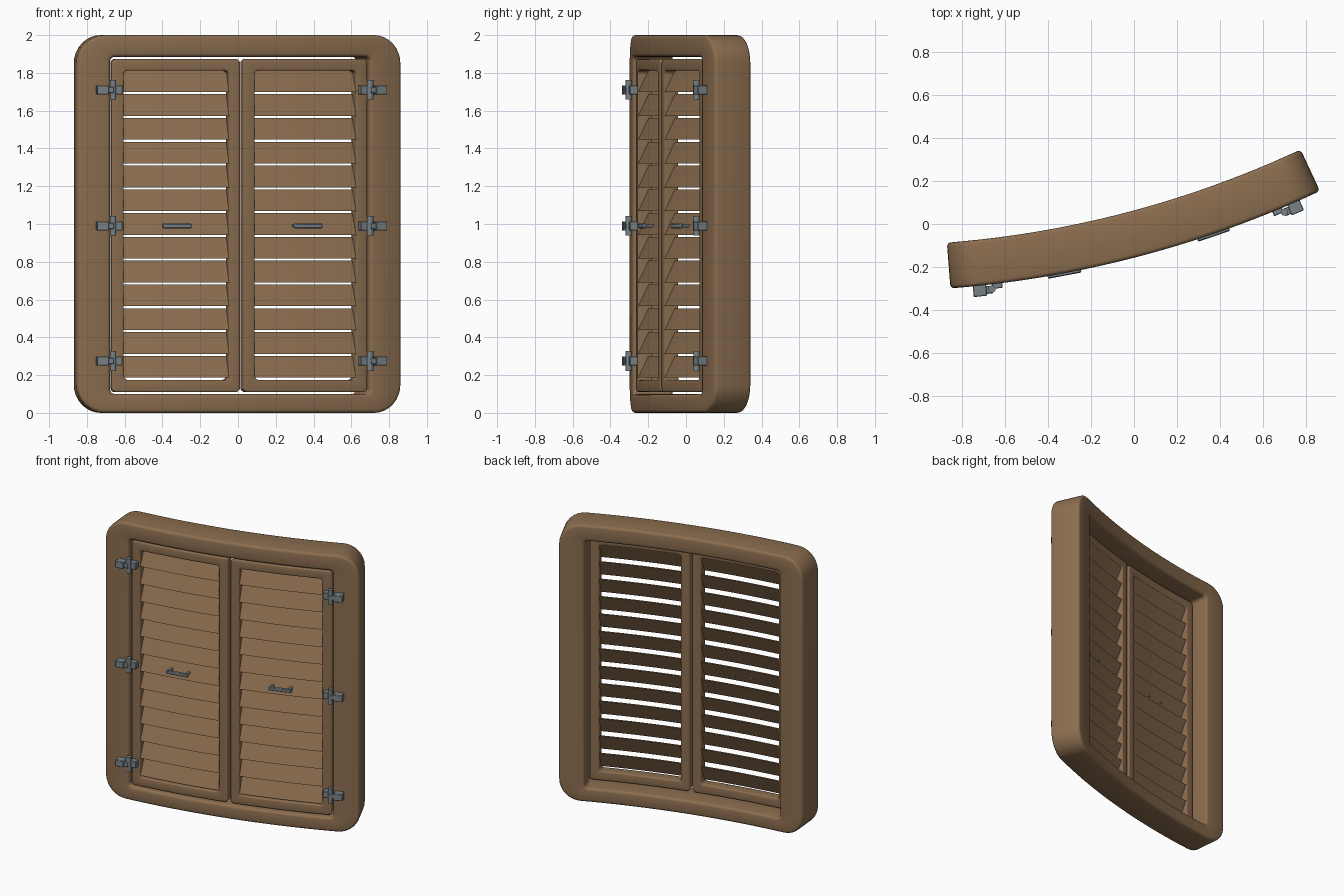
import bpy, bmesh, math
from mathutils import Matrix, Vector

if "Cube" in bpy.data.objects:
    bpy.data.objects.remove(bpy.data.objects["Cube"], do_unlink=True)

# The parts are laid out flat as (along wall, depth from front, height), then bent
RADIUS, MID = 5.0, math.radians(14.75)
CENTRE = Vector((-1.247, 4.685))


def bend(p):
    a, r = MID + p.x / RADIUS, RADIUS - p.y
    return Vector((CENTRE.x + r * math.sin(a), CENTRE.y - r * math.cos(a), p.z))


def material(name, rgb):
    m = bpy.data.materials.new(name)
    m.use_nodes = True
    m.diffuse_color = (*rgb, 1)
    m.node_tree.nodes["Principled BSDF"].inputs["Base Color"].default_value = (*rgb, 1)
    return m


WOOD = material("brown wood", (0.258, 0.153, 0.078))
METAL = material("grey metal", (0.187, 0.224, 0.243))


def finish(name, bm, mat):
    for v in bm.verts:
        v.co = bend(v.co)
    bmesh.ops.recalc_face_normals(bm, faces=bm.faces)
    me = bpy.data.meshes.new(name)
    bm.to_mesh(me)
    bm.free()
    me.materials.append(mat)
    ob = bpy.data.objects.new(name, me)
    bpy.context.scene.collection.objects.link(ob)
    bpy.ops.object.select_all(action='DESELECT')
    ob.select_set(True)
    bpy.context.view_layer.objects.active = ob
    bpy.ops.object.shade_smooth_by_angle(angle=math.radians(40))
    return ob


def rounded_rect(rect, radius, inset, depth, spans=24, steps=8):
    """Points of a rounded rectangle, shrunk by inset, with divided long sides."""
    s0, s1, z0, z1 = rect
    r = max(radius - inset, 0.002)
    s0, s1, z0, z1 = s0 + inset, s1 - inset, z0 + inset, z1 - inset
    corners = [(s1 - r, z1 - r), (s0 + r, z1 - r), (s0 + r, z0 + r), (s1 - r, z0 + r)]
    pts = []
    for i, (cs, cz) in enumerate(corners):
        for k in range(steps + 1):
            a = math.pi / 2 * (i + k / steps)
            pts.append(Vector((cs + r * math.cos(a), depth, cz + r * math.sin(a))))
        if i % 2 == 0:
            end = corners[i + 1][0]
            z = pts[-1].z
            pts += [Vector((cs + (end - cs) * j / spans, depth, z)) for j in range(1, spans)]
    return pts


def ring(name, outer, r_out, inner, r_in, front, back, soft):
    """A rectangular frame with softened edges."""
    arc = [(soft * (1 - math.sin(math.pi / 6 * k)), soft * (1 - math.cos(math.pi / 6 * k)))
           for k in range(4)]
    path = [(i, front + d) for i, d in arc] + [(i, back - d) for i, d in reversed(arc)]
    loops = [rounded_rect(outer, r_out, i, d) for i, d in path]
    loops += [rounded_rect(inner, r_in, -i, d) for i, d in reversed(path)]
    bm = bmesh.new()
    rows = [[bm.verts.new(p) for p in loop] for loop in loops]
    n = len(rows[0])
    for i, row in enumerate(rows):
        nxt = rows[(i + 1) % len(rows)]
        for j in range(n):
            k = (j + 1) % n
            bm.faces.new((row[j], row[k], nxt[k], nxt[j]))
    return finish(name, bm, WOOD)


def add_box(bm, s, d, z, soft=0.003):
    size = [b - a for a, b in (s, d, z)]
    mid = [(a + b) / 2 for a, b in (s, d, z)]
    made = bmesh.ops.create_cube(bm, size=1, matrix=Matrix.Translation(mid) @ Matrix.Diagonal((*size, 1)))
    edges = {e for v in made["verts"] for e in v.link_edges}
    bmesh.ops.bevel(bm, geom=list(edges), offset=soft, segments=1, affect='EDGES')


def span(side, a, b):
    return tuple(sorted((side * a, side * b)))


# Outer window frame
ring("window_frame", (-0.894, 0.894, 0, 2), 0.15, (-0.714, 0.714, 0.1, 1.885), 0.025, 0, 0.213, 0.018)

SLATS, LOW, HIGH = 13, 0.175, 1.812
PITCH = (HIGH - LOW) / SLATS

for side, label in ((1, "left"), (-1, "right")):
    # Shutter panel border
    ring(label + "_shutter_border", (*span(side, 0.009, 0.705), 0.11, 1.874), 0.025,
         (*span(side, 0.072, 0.64), LOW, HIGH), 0.022, 0.018, 0.095, 0.008)

    # Sloping slats, low at the front and high at the back
    bm = bmesh.new()
    s0, s1 = span(side, 0.068, 0.644)
    for i in range(SLATS):
        z0, z1 = LOW + i * PITCH + 0.012, LOW + (i + 1) * PITCH + 0.001
        section = [(0.02, z0), (0.034, z0), (0.09, z1), (0.076, z1)]
        rows = [[bm.verts.new((s0 + (s1 - s0) * k / 12, d, z)) for d, z in section]
                for k in range(13)]
        for a, b in zip(rows, rows[1:]):
            for j in range(4):
                k = (j + 1) % 4
                bm.faces.new((a[j], a[k], b[k], b[j]))
        bm.faces.new(rows[0])
        bm.faces.new(rows[-1])
    finish(label + "_shutter_slats", bm, WOOD)

    # Pull handle on two short posts
    bm = bmesh.new()
    add_box(bm, span(side, 0.28, 0.438), (-0.012, 0.006), (0.977, 1.003), 0.005)
    for s in (0.296, 0.422):
        add_box(bm, span(side, s - 0.01, s + 0.01), (0, 0.06), (0.982, 0.998))
    finish(label + "_handle", bm, METAL)

    # Hinges: frame leaf, neck, upright pin and shutter leaf
    for z, place in ((0.275, "lower"), (0.99, "middle"), (1.71, "upper")):
        bm = bmesh.new()
        add_box(bm, span(side, 0.728, 0.79), (-0.05, 0.01), (z - 0.024, z + 0.024))
        add_box(bm, span(side, 0.70, 0.74), (-0.042, -0.006), (z - 0.016, z + 0.016))
        add_box(bm, span(side, 0.652, 0.70), (-0.022, 0.03), (z - 0.024, z + 0.024))
        bmesh.ops.create_cone(bm, cap_ends=True, segments=16, radius1=0.017, radius2=0.017,
                              depth=0.104, matrix=Matrix.Translation((side * 0.703, -0.022, z)))
        finish(f"{label}_{place}_hinge", bm, METAL)
